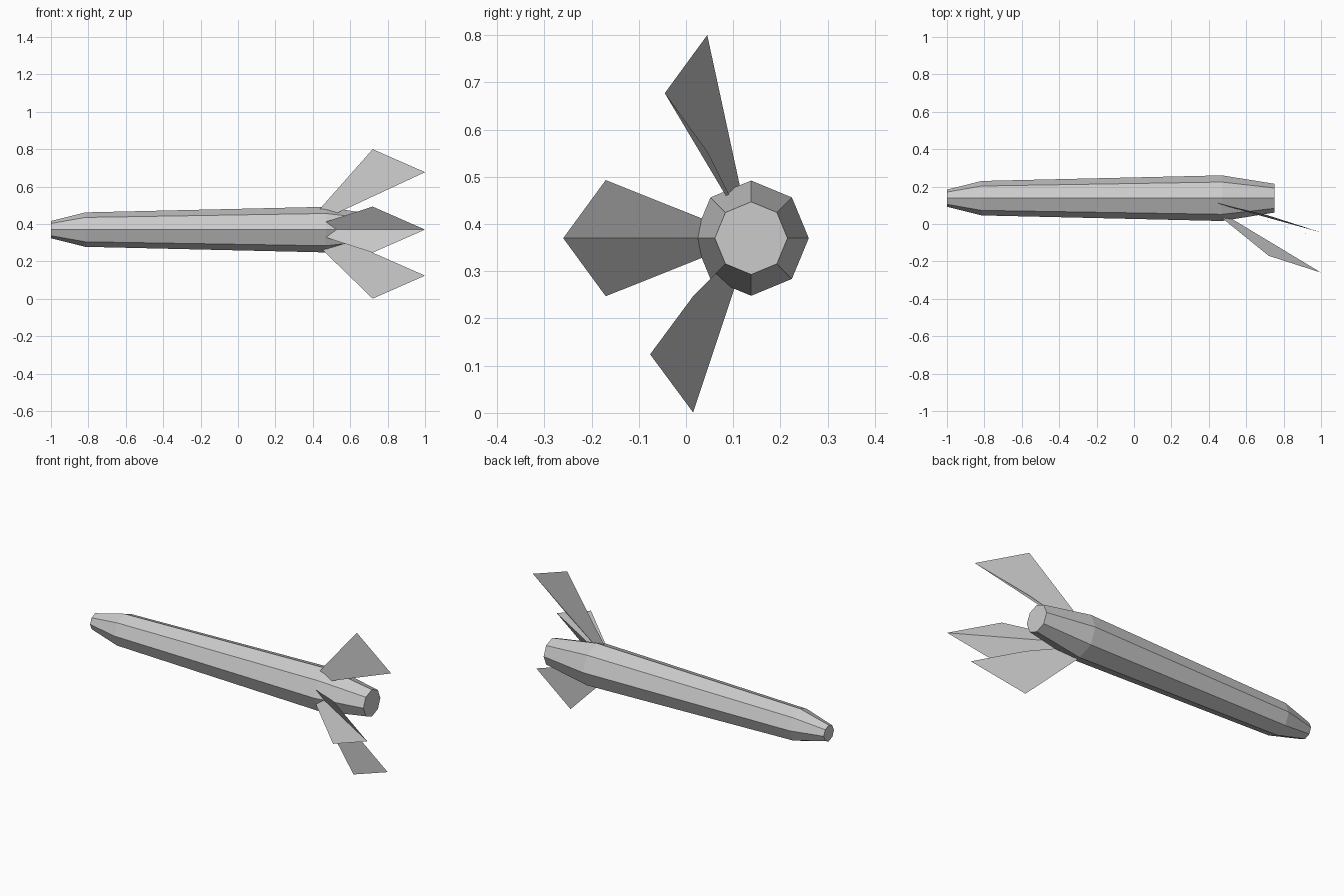
import bpy
import bmesh
from math import cos, sin, pi

cube = bpy.data.objects.get("Cube")
if cube:
    bpy.data.objects.remove(cube, do_unlink=True)

# One plain grey for the whole model
grey = bpy.data.materials.new("light_grey")
grey.use_nodes = True
colour = (0.6, 0.6, 0.6, 1)
grey.diffuse_color = colour
grey.node_tree.nodes["Principled BSDF"].inputs["Base Color"].default_value = colour

AXIS_Y, AXIS_Z = 0.138, 0.37
SIDES = 8


def finish(name, bm):
    mesh = bpy.data.meshes.new(name)
    bm.to_mesh(mesh)
    bm.free()
    mesh.materials.append(grey)
    obj = bpy.data.objects.new(name, mesh)
    bpy.context.collection.objects.link(obj)
    return obj


# Eight-sided tapered body: (x, radius) stations joined along the x axis
def build_body():
    bm = bmesh.new()
    stations = [(-1, 0.046), (-0.816, 0.092), (0.47, 0.122), (0.75, 0.077)]
    rings = []
    for x, r in stations:
        angles = [2 * pi * i / SIDES for i in range(SIDES)]
        rings.append([bm.verts.new((x, AXIS_Y + r * cos(a), AXIS_Z + r * sin(a)))
                      for a in angles])
    for a, b in zip(rings, rings[1:]):
        for i in range(SIDES):
            j = (i + 1) % SIDES
            bm.faces.new((a[i], a[j], b[j], b[i]))
    bm.faces.new(rings[0])
    bm.faces.new(rings[-1])
    bmesh.ops.recalc_face_normals(bm, faces=bm.faces)
    finish("body", bm)


# Folded kite fin: rooted on the body axis, creased from root to tip
def build_fin(name, rise, tip_y, side_y):
    bm = bmesh.new()
    z = AXIS_Z + rise
    root = bm.verts.new((0.34, AXIS_Y, AXIS_Z))
    tip = bm.verts.new((1, tip_y, z))
    upper = bm.verts.new((0.72, side_y, z + 0.123))
    lower = bm.verts.new((0.72, side_y, z - 0.123))
    bm.faces.new((root, tip, upper))
    bm.faces.new((root, lower, tip))
    for face in bm.faces:
        face.normal_update()
        if face.normal.y > 0:
            face.normal_flip()
    finish(name, bm)


build_body()
build_fin("upper_fin", 0.307, -0.045, 0.045)
build_fin("middle_fin", 0, -0.26, -0.17)
build_fin("lower_fin", -0.246, -0.076, 0.015)
